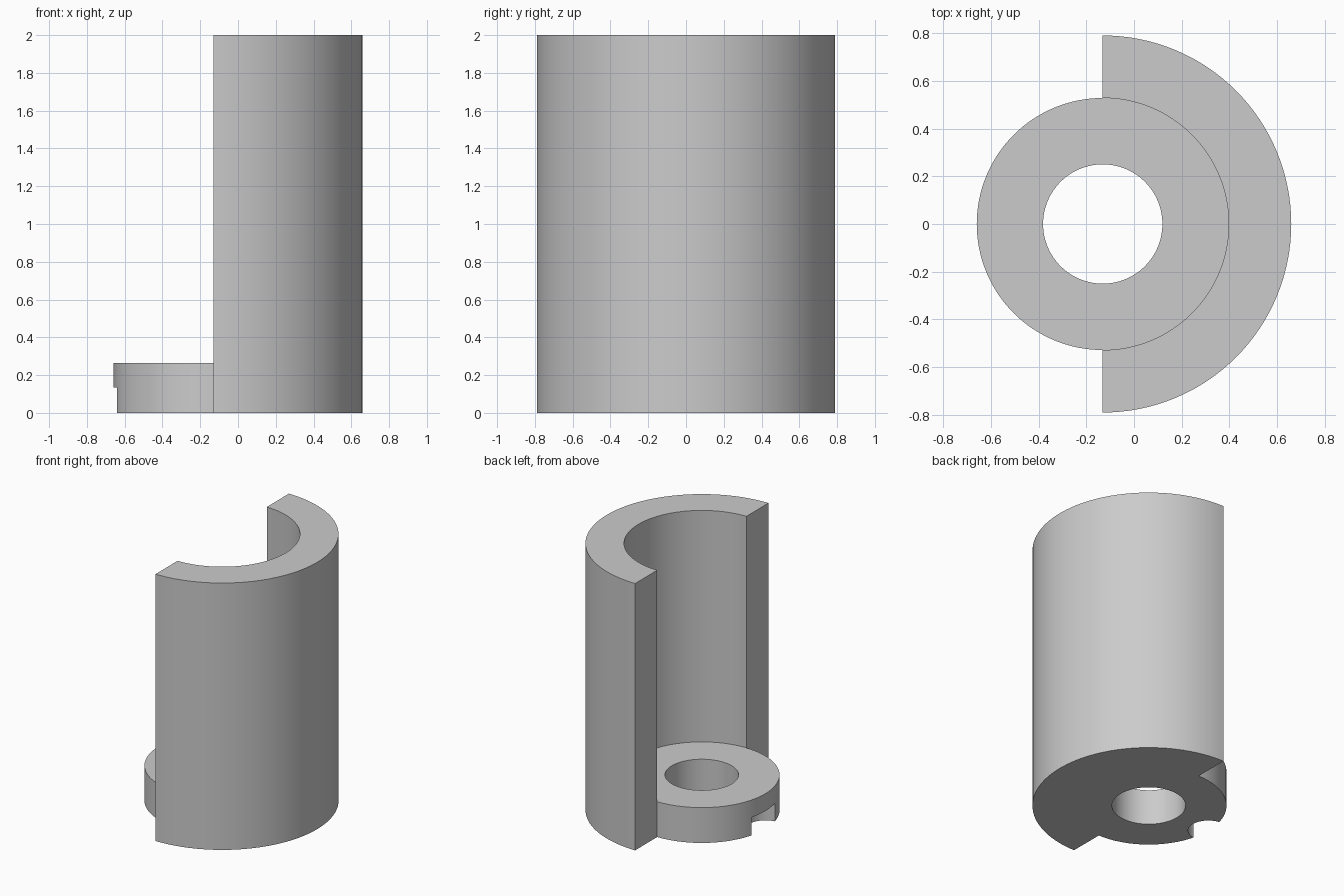
import bpy, bmesh
from math import cos, sin, pi, radians

if "Cube" in bpy.data.objects:
    bpy.data.objects.remove(bpy.data.objects["Cube"], do_unlink=True)

CX = -0.131          # axis of the sleeve
R_OUT, R_IN, R_HOLE, R_NOTCH = 0.79, 0.528, 0.25, 0.138
HEIGHT, FLOOR, NOTCH_TOP = 2.0, 0.265, 0.135

grey = bpy.data.materials.new("plain grey")
grey.use_nodes = True
grey.diffuse_color = (0.6, 0.6, 0.6, 1)
grey.node_tree.nodes["Principled BSDF"].inputs["Base Color"].default_value = (0.6, 0.6, 0.6, 1)


def arc(radius, start, end, steps, x=CX):
    """Points along an arc, both ends included, angles in half turns."""
    angles = [pi * (start + (end - start) * i / steps) for i in range(steps + 1)]
    return [(x + radius * cos(a), radius * sin(a)) for a in angles]


def prism(name, outline, z0, z1):
    """Extrude a closed outline between two heights."""
    bm = bmesh.new()
    face = bm.faces.new([bm.verts.new((x, y, z0)) for x, y in outline])
    top = bmesh.ops.extrude_face_region(bm, geom=[face])["geom"]
    verts = [v for v in top if isinstance(v, bmesh.types.BMVert)]
    bmesh.ops.translate(bm, verts=verts, vec=(0, 0, z1 - z0))
    bmesh.ops.recalc_face_normals(bm, faces=bm.faces)
    mesh = bpy.data.meshes.new(name)
    bm.to_mesh(mesh)
    bm.free()
    mesh.materials.append(grey)
    obj = bpy.data.objects.new(name, mesh)
    bpy.context.collection.objects.link(obj)
    return obj


# Solid blank: wide half round on one side, narrow half round on the other
body = prism("half_sleeve_with_ring_base",
             arc(R_OUT, -0.5, 0.5, 64) + arc(R_IN, 0.5, 1.5, 64), 0, HEIGHT)

# Cutters: open bore above the floor, centre hole, round notch under the rim
cutters = [
    prism("bore_cutter", arc(R_IN, -0.5, 0.5, 64) + [(CX - 1, R_IN), (CX - 1, -R_IN)],
          FLOOR, HEIGHT + 0.2),
    prism("hole_cutter", arc(R_HOLE, 0, 2, 96)[:-1], -0.1, FLOOR + 0.1),
    prism("notch_cutter", arc(R_NOTCH, 0, 2, 64, CX - R_IN)[:-1], -0.1, NOTCH_TOP),
]

bpy.ops.object.select_all(action="DESELECT")
bpy.context.view_layer.objects.active = body
body.select_set(True)
for cutter in cutters:
    cutter.hide_render = True
    mod = body.modifiers.new(cutter.name, "BOOLEAN")
    mod.operation = "DIFFERENCE"
    mod.solver = "EXACT"
    mod.object = cutter
    bpy.ops.object.modifier_apply(modifier=mod.name)
    bpy.data.objects.remove(cutter, do_unlink=True)

bpy.ops.object.shade_smooth_by_angle(angle=radians(30))
